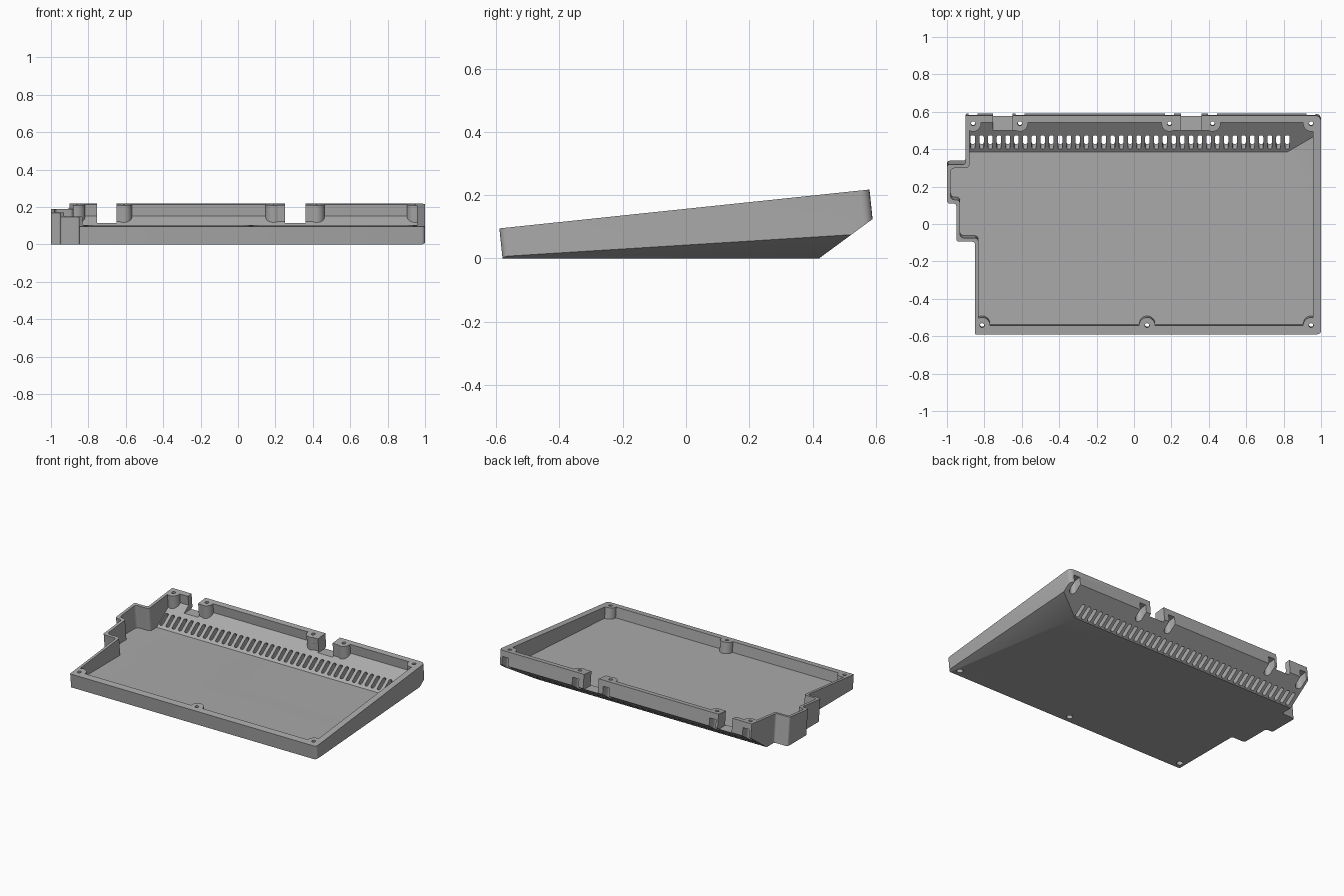
import bpy, bmesh, math
from mathutils import Matrix, Vector

if "Cube" in bpy.data.objects:
    bpy.data.objects.remove(bpy.data.objects["Cube"], do_unlink=True)

TILT = math.atan(0.105)
CHAMFER = math.atan2(0.125, 0.17)
RIM = Matrix.Translation((0, 0, 0.157)) @ Matrix.Rotation(TILT, 4, 'X')
SLOPE = Matrix.Translation((0, 0.42, 0)) @ Matrix.Rotation(CHAMFER, 4, 'X')


def rounded(points, radius, steps=5):
    """Round every corner of a polygon."""
    out = []
    for i, point in enumerate(points):
        p = Vector(point[:2])
        r = point[2] if len(point) > 2 else radius
        a = (Vector(points[i - 1][:2]) - p).normalized() * r
        b = (Vector(points[(i + 1) % len(points)][:2]) - p).normalized() * r
        for s in range(steps + 1):
            t = s / steps * math.pi / 2
            out.append(p + a * (1 - math.sin(t)) + b * (1 - math.cos(t)))
    return out


def rect(x0, x1, y0, y1):
    return [(x0, y0), (x1, y0), (x1, y1), (x0, y1)]


def circle(x, y, r, n=24):
    angles = [i * math.tau / n for i in range(n)]
    return [(x + r * math.cos(a), y + r * math.sin(a)) for a in angles]


def prism(bm, points, z0, z1, matrix):
    """Closed prism over a polygon, placed by a matrix."""
    low = [bm.verts.new(matrix @ Vector((p[0], p[1], z0))) for p in points]
    high = [bm.verts.new(matrix @ Vector((p[0], p[1], z1))) for p in points]
    bm.faces.new(low[::-1])
    bm.faces.new(high)
    for i in range(len(points)):
        bm.faces.new((low[i - 1], low[i], high[i], high[i - 1]))


def underside(bm, floor, back, side):
    """Slice off the flat bottom, the rear slope and the twisted left slope."""
    a, b, c = Vector((0.985, -0.59, 0)), Vector((0.825, 0.42, 0)), Vector((1, 0.52, 0.075))
    side_n = (b - a).cross(c - a).normalized()
    back_n = Vector((0, math.sin(CHAMFER), -math.cos(CHAMFER)))
    for co, n, t in ((Vector((0, 0, 0)), Vector((0, 0, -1)), floor),
                     (Vector((0, 0.42, 0)), back_n, back), (a, side_n, side)):
        bmesh.ops.bisect_plane(bm, geom=bm.verts[:] + bm.edges[:] + bm.faces[:],
                               plane_co=co - n * t, plane_no=n, clear_outer=True)
        bmesh.ops.edgeloop_fill(bm, edges=[e for e in bm.edges if e.is_boundary])


def finish(bm, name):
    bmesh.ops.recalc_face_normals(bm, faces=bm.faces[:])
    mesh = bpy.data.meshes.new(name)
    bm.to_mesh(mesh)
    bm.free()
    obj = bpy.data.objects.new(name, mesh)
    bpy.context.scene.collection.objects.link(obj)
    return obj


def solid(name, points, z0, z1, matrix=RIM):
    bm = bmesh.new()
    prism(bm, points, z0, z1, matrix)
    return finish(bm, name)


def width(mesh):
    xs = [v.co.x for v in mesh.vertices]
    return max(xs) - min(xs) if xs else 0


def cut(obj, cutter):
    """Subtract the cutter with the first solver that gives a sound result."""
    for solver in ('MANIFOLD', 'EXACT', 'FLOAT'):
        mod = obj.modifiers.new("cut", 'BOOLEAN')
        mod.operation = 'DIFFERENCE'
        mod.solver = solver
        mod.object = cutter
        bpy.context.view_layer.update()
        graph = bpy.context.evaluated_depsgraph_get()
        mesh = bpy.data.meshes.new_from_object(obj.evaluated_get(graph))
        obj.modifiers.clear()
        changed = len(mesh.vertices) != len(obj.data.vertices)
        if changed and width(mesh) > 0.9 * width(obj.data):
            obj.data = mesh
            break
    bpy.data.objects.remove(cutter, do_unlink=True)


# Outer shell volume
outer = [(-0.85, -0.593, 0.005), (1, -0.593, 0.02), (1, 0.583, 0.03), (-0.9, 0.583, 0.005),
         (-0.9, 0.32), (-1, 0.32), (-1, 0.11), (-0.95, 0.11), (-0.95, -0.095), (-0.85, -0.095)]
bm = bmesh.new()
prism(bm, rounded(outer, 0.015), -0.4, 0, RIM)
underside(bm, 0, 0, 0)
tray = finish(bm, "tray_shell")

# Hollow interior
inner = [(-0.832, -0.547), (0.957, -0.547), (0.957, 0.545), (-0.88, 0.545), (-0.88, 0.3),
         (-0.98, 0.3), (-0.98, 0.13), (-0.93, 0.13), (-0.93, -0.075), (-0.832, -0.075)]
bm = bmesh.new()
prism(bm, rounded(inner, 0.02), -0.4, 0.1, RIM)
underside(bm, 0.03, 0.045, 0.032)
cavity = finish(bm, "cavity")

# Screw bosses and connector blocks left standing inside the hollow
back_x = (-0.86, -0.61, 0.19, 0.42, 0.947)
front_x = (-0.812, 0.07, 0.947)
screws = [(x, 0.54) for x in back_x] + [(x, -0.545) for x in front_x]
for x, y in screws:
    cut(cavity, solid("boss", circle(x, y, 0.043), -0.5, 0.2))
for x0, x1 in ((-0.75, -0.61), (0.19, 0.42)):
    cut(cavity, solid("block", rect(x0, x1, 0.503, 0.7), -0.5, 0.21))
cut(tray, cavity)

# Connector notches in the back wall
for x0, x1 in ((-0.755, -0.65), (0.25, 0.36)):
    cut(tray, solid("notch", rect(x0, x1, 0.45, 0.7), 0.115, 0.4, Matrix()))

# Screw holes and the access pockets below them
for x, y in screws:
    cut(tray, solid("hole", circle(x, y, 0.012, 16), -0.5, 0.1))
    if y > 0:
        pocket = circle(x, y, 0.024)[12:] + [(x + 0.024, 0.7), (x - 0.024, 0.7)]
        cut(tray, solid("pocket", pocket, -0.45, -0.04))
    else:
        cut(tray, solid("recess", circle(x, y, 0.02, 16), -0.45, -0.05))

# Row of vents through the rear slope
bm = bmesh.new()
for i in range(37):
    x = -0.862 + i * 0.0467
    prism(bm, rounded(rect(x - 0.012, x + 0.012, 0.01, 0.1), 0.01, 3), -0.03, 0.1, SLOPE)
cut(tray, finish(bm, "vents"))

# Material and shading
grey = bpy.data.materials.new("plain grey")
grey.use_nodes = True
colour = (0.4, 0.4, 0.4, 1)
grey.diffuse_color = colour
grey.node_tree.nodes["Principled BSDF"].inputs["Base Color"].default_value = colour
tray.data.materials.clear()
tray.data.materials.append(grey)
for poly in tray.data.polygons:
    poly.material_index = 0
bpy.ops.object.select_all(action='DESELECT')
tray.select_set(True)
bpy.context.view_layer.objects.active = tray
bpy.ops.object.shade_smooth_by_angle(angle=math.radians(25))
